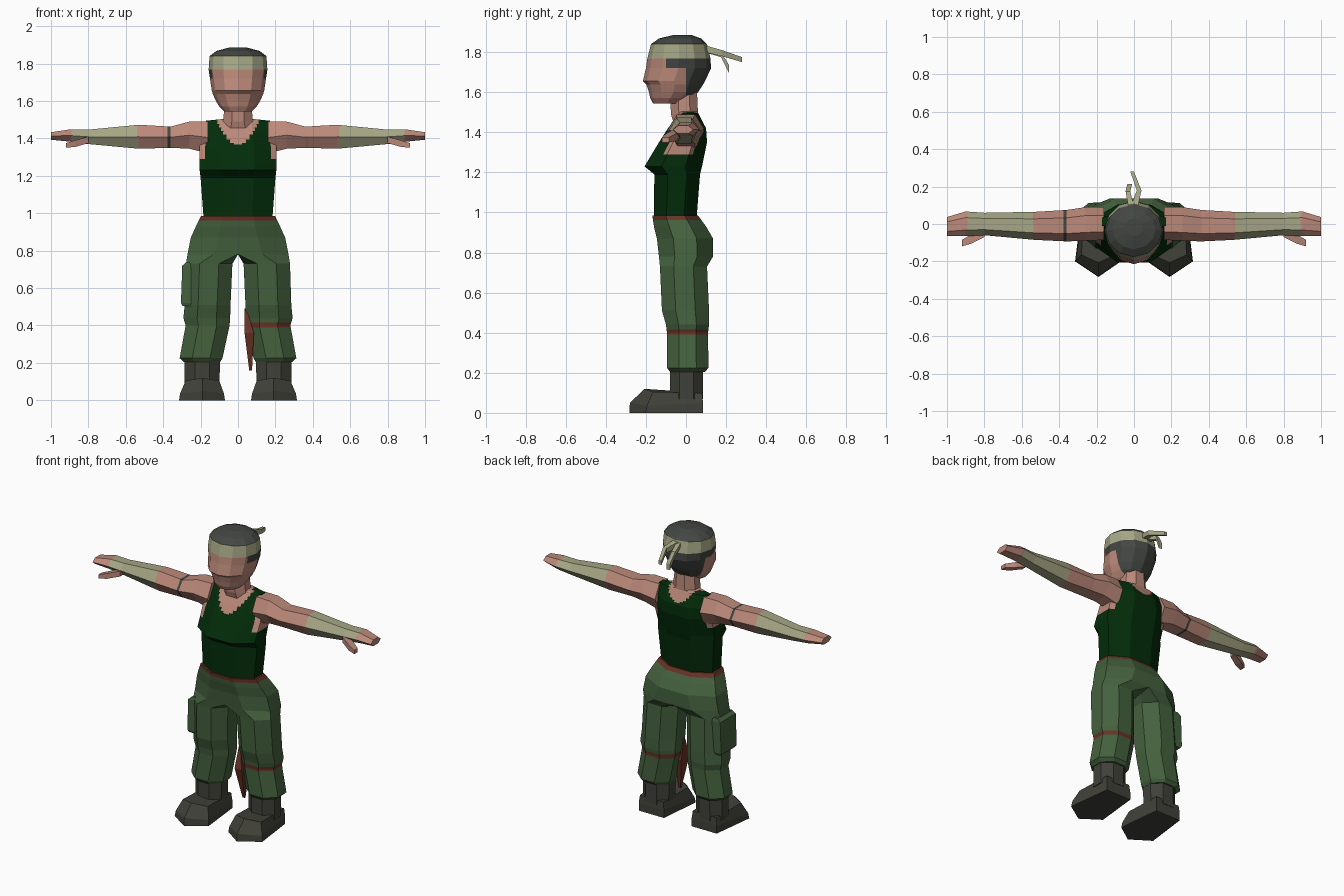
import bpy, bmesh, math
from mathutils import Vector


def material(name, rgb):
    m = bpy.data.materials.new(name)
    m.diffuse_color = [(c / 255) ** 2.2 for c in rgb] + [1]
    return m


NAMES = ["skin", "dark_green", "olive", "beige", "hair", "boot", "rust"]
RGB = [(186, 136, 121), (11, 48, 18), (70, 97, 64), (164, 164, 132),
       (69, 72, 68), (67, 67, 60), (104, 54, 42)]
MATS = [material(n, c) for n, c in zip(NAMES, RGB)]
SKIN, TOP, OLIVE, BEIGE, HAIR, BOOT, RUST = range(7)


def ring(axis, pos, a0, a1, b0, b1, n=8, phase=0.5):
    """Polygon filling the box a0..a1, b0..b1 at one position on an axis."""
    pts = [(math.cos(2 * math.pi * (i + phase) / n),
            math.sin(2 * math.pi * (i + phase) / n)) for i in range(n)]
    ma, mb = max(p[0] for p in pts), max(p[1] for p in pts)
    out = []
    for p, q in pts:
        a = (a0 + a1) / 2 + (a1 - a0) / 2 * p / ma
        b = (b0 + b1) / 2 + (b1 - b0) / 2 * q / mb
        v = [a, b]
        v.insert(axis, pos)
        out.append(Vector(v))
    return out


def loft(name, rings, color, side=1, cuts=(), fine=None):
    """Skin rings, slice at (axis, value) cuts, colour faces by index or rule."""
    bm = bmesh.new()
    rows = [[bm.verts.new((p[0] * side, p[1], p[2])) for p in r] for r in rings]
    n = len(rows[0])
    for r, s in zip(rows, rows[1:]):
        for i in range(n):
            j = (i + 1) % n
            bm.faces.new((r[i], r[j], s[j], s[i]))
    bm.faces.new(rows[0])
    bm.faces.new(rows[-1])
    bmesh.ops.remove_doubles(bm, verts=bm.verts, dist=1e-5)
    for axis, val in cuts:
        no = Vector([float(k == axis) for k in range(3)])
        bmesh.ops.bisect_plane(bm, geom=bm.verts[:] + bm.edges[:] + bm.faces[:],
                               plane_co=no * val, plane_no=no)
    if fine:  # finer faces above a height, for a clean painted border
        es = [e for e in bm.edges if all(v.co.z > fine for v in e.verts)]
        bmesh.ops.subdivide_edges(bm, edges=es, cuts=7, use_grid_fill=True)
    bmesh.ops.recalc_face_normals(bm, faces=bm.faces)
    for f in bm.faces:
        f.material_index = color(f.calc_center_median()) if callable(color) else color
    me = bpy.data.meshes.new(name)
    bm.to_mesh(me)
    bm.free()
    for m in MATS:
        me.materials.append(m)
    ob = bpy.data.objects.new(name, me)
    bpy.context.collection.objects.link(ob)
    return ob


def zrings(rows, n=8, phase=0.5):
    return [ring(2, z, -w, w, y0, y1, n, phase) for z, w, y0, y1 in rows]


# Torso with a painted tank top: scooped neck and open armholes
def top_rule(c):
    scoop = (1.37 if c.y < 0 else 1.43) + 0.1 * (c.x / 0.105) ** 2
    if c.z > scoop and abs(c.x) < 0.115:
        return SKIN
    if c.z > 1.29 and abs(c.x) > 0.175:
        return SKIN
    return TOP


loft("torso", zrings([
    (0.96, 0.183, -0.16, 0.052), (1.19, 0.2, -0.158, 0.07),
    (1.23, 0.205, -0.207, 0.08), (1.35, 0.207, -0.135, 0.105),
    (1.42, 0.195, -0.09, 0.1), (1.495, 0.17, -0.035, 0.062),
    (1.505, 0.07, -0.05, 0.055)]), top_rule, fine=1.2)

# Neck
loft("neck", zrings([(1.44, 0.1, -0.06, 0.07), (1.49, 0.08, -0.075, 0.06),
                     (1.6, 0.07, -0.08, 0.055)]), SKIN)


# Head with hair and headband
def head_rule(c):
    if c.z > 1.84:
        return HAIR
    if c.z > 1.768:
        return BEIGE
    if c.z > 1.58 and (c.y > 0 or (c.z > 1.72 and c.y > -0.1)):
        return HAIR
    return SKIN


loft("head", zrings([
    (1.545, 0.075, -0.165, -0.02), (1.57, 0.1, -0.178, 0.02),
    (1.6, 0.118, -0.185, 0.06), (1.638, 0.135, -0.197, 0.085),
    (1.655, 0.14, -0.215, 0.095), (1.72, 0.15, -0.2, 0.125),
    (1.768, 0.157, -0.193, 0.122), (1.84, 0.152, -0.175, 0.105),
    (1.868, 0.115, -0.135, 0.075), (1.885, 0.05, -0.065, 0.03)], 12, 0),
    head_rule, cuts=[(1, 0.0), (1, -0.1)])

# Headband tails
for nm, rows in {
    "long_headband_tail": [(0.09, -0.02, 0.02, 1.8, 1.835),
                           (0.18, 0.015, 0.04, 1.78, 1.81),
                           (0.28, -0.02, 0.0, 1.75, 1.775)],
    "short_headband_tail": [(0.09, -0.03, 0.0, 1.8, 1.83),
                            (0.175, -0.045, -0.02, 1.775, 1.8),
                            (0.215, -0.035, -0.01, 1.695, 1.735)]}.items():
    loft(nm, [ring(1, *r, n=4) for r in rows], BEIGE)


# Arms with forearm wraps, and a dark armband on one side
def arm_rule(c):
    if 0.54 < abs(c.x) < 0.89:
        return BEIGE
    return HAIR if -0.378 < c.x < -0.362 else SKIN


ARM = [(0.16, -0.085, 0.09, 1.32, 1.49), (0.26, -0.09, 0.09, 1.345, 1.49),
       (0.36, -0.093, 0.075, 1.35, 1.463), (0.53, -0.085, 0.065, 1.345, 1.473),
       (0.8, -0.06, 0.06, 1.37, 1.447), (0.9, -0.065, 0.067, 1.383, 1.448),
       (1.0, -0.065, 0.037, 1.393, 1.433)]
THUMB = [(0.8, -0.07, -0.03, 1.375, 1.41), (0.87, -0.105, -0.055, 1.355, 1.39),
         (0.92, -0.12, -0.085, 1.35, 1.375)]

# Trouser legs: x0 below zero is clamped, so the hips meet at the middle
LEG = [(0.985, -0.198, 0.198, -0.168, 0.06), (0.93, -0.225, 0.225, -0.16, 0.1),
       (0.87, -0.252, 0.252, -0.145, 0.135), (0.78, -0.2, 0.27, -0.135, 0.135),
       (0.73, 0.03, 0.278, -0.13, 0.105), (0.51, 0.04, 0.285, -0.12, 0.115),
       (0.44, 0.042, 0.292, -0.1, 0.115), (0.4, 0.045, 0.28, -0.095, 0.11),
       (0.225, 0.083, 0.312, -0.095, 0.112), (0.205, 0.095, 0.29, -0.08, 0.095)]


def leg_rule(c):
    if c.z > 0.962 or (c.x > 0 and 0.39 < c.z < 0.417):
        return RUST
    return OLIVE


# Foot outlines: sole, bumper and upper
FOOT = [[(0.1, 0.085, 0), (0.28, 0.085, 0), (0.315, -0.2, 0), (0.19, -0.283, 0), (0.07, -0.2, 0)],
        [(0.1, 0.085, 0.05), (0.28, 0.085, 0.05), (0.31, -0.195, 0.035),
         (0.19, -0.28, 0.05), (0.075, -0.195, 0.035)],
        [(0.105, 0.08, 0.1), (0.275, 0.08, 0.1), (0.28, -0.165, 0.105),
         (0.19, -0.207, 0.12), (0.1, -0.165, 0.105)]]

for side, tag in ((1, "left"), (-1, "right")):
    loft(tag + "_arm", [ring(0, *r, n=6, phase=0) for r in ARM], arm_rule, side,
         [(0, side * v) for v in (0.362, 0.378, 0.54, 0.89)])
    loft(tag + "_thumb", [ring(0, *r, n=4) for r in THUMB], SKIN, side)
    legs = [ring(2, *r) for r in LEG]
    for r in legs:
        for p in r:
            p.x = max(p.x, 0)
    loft(tag + "_trouser_leg", legs, leg_rule, side,
         [(2, 0.962), (2, 0.417), (2, 0.39)])
    loft(tag + "_boot_shaft", [ring(2, 0.07, 0.1, 0.285, -0.08, 0.085),
                               ring(2, 0.23, 0.095, 0.285, -0.08, 0.085)], BOOT, side)
    loft(tag + "_foot", FOOT, BOOT, side)

# Cargo pocket on one thigh
loft("cargo_pocket", [ring(2, *r, n=4) for r in [
    (0.505, 0.24, 0.297, -0.08, 0.07), (0.52, 0.24, 0.305, -0.085, 0.075),
    (0.72, 0.24, 0.298, -0.085, 0.075), (0.74, 0.24, 0.275, -0.08, 0.07)]], OLIVE, -1)

# Loose end of the leg tie, hanging on the inner side
loft("leg_tie_end", [ring(2, *r, n=4) for r in [
    (0.16, 0.06, 0.075, -0.04, -0.03), (0.36, 0.035, 0.085, -0.085, 0.0),
    (0.49, 0.035, 0.045, -0.04, -0.03)]], RUST)
